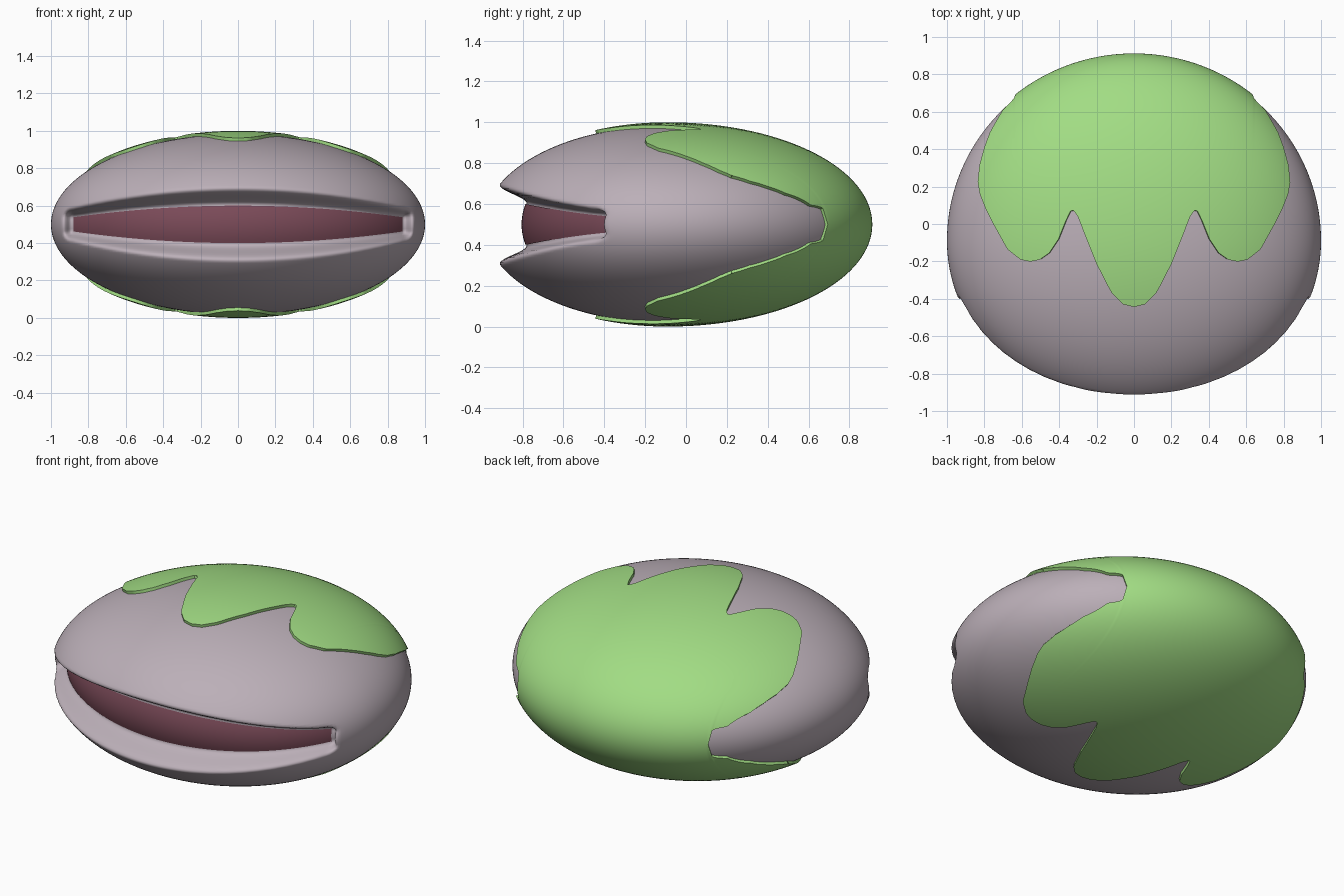
import bpy, bmesh
from math import sin, cos, pi, sqrt, asin

if "Cube" in bpy.data.objects:
    bpy.data.objects.remove(bpy.data.objects["Cube"])

CY, CZ = -0.09, 0.5                       # body centre
FRONT, BACK, HZ = 0.9, 0.985, 0.483       # half sizes (half width is 1)


def make(name, verts, faces, color):
    bm = bmesh.new()
    vs = [bm.verts.new(v) for v in verts]
    for f in faces:
        bm.faces.new([vs[i] for i in f])
    bmesh.ops.remove_doubles(bm, verts=bm.verts[:], dist=0.0008)
    bmesh.ops.recalc_face_normals(bm, faces=bm.faces[:])
    me = bpy.data.meshes.new(name)
    bm.to_mesh(me)
    bm.free()
    ob = bpy.data.objects.new(name, me)
    bpy.context.collection.objects.link(ob)
    mat = bpy.data.materials.new(name + "_color")
    mat.diffuse_color = (*color, 1)
    mat.use_nodes = True
    mat.node_tree.nodes["Principled BSDF"].inputs["Base Color"].default_value = mat.diffuse_color
    me.materials.append(mat)
    bpy.ops.object.select_all(action='DESELECT')
    ob.select_set(True)
    bpy.context.view_layer.objects.active = ob
    return ob


def grid_faces(rows, cols, start=0):
    return [(start + i * cols + j, start + i * cols + j + 1,
             start + (i + 1) * cols + j + 1, start + (i + 1) * cols + j)
            for i in range(rows - 1) for j in range(cols - 1)]


def smooth(t):
    t = max(0, min(1, t))
    return t * t * (3 - 2 * t)


# mouth: lens-shaped opening pushed back into the front
MX = 0.88


def mouth_half(x):
    return 0.1 - 0.062 * min(1, abs(x) / MX) ** 2


def mouth_depth(x, z):
    k = min(1, abs(x) / MX) ** 2
    dx = max(abs(x) - MX, 0) / 0.065
    dz = max(abs(z - CZ) - mouth_half(x), 0) / (0.1 - 0.045 * k)
    return (0.19 - 0.04 * k) * smooth(1 - sqrt(dx * dx + dz * dz))


# body
R, C = 129, 257
verts = []
for i in range(R):
    p = -pi / 2 + pi * i / (R - 1)
    for j in range(C):
        a = 2 * pi * j / (C - 1)
        x, s, z = cos(a) * cos(p), sin(a) * cos(p), CZ + HZ * sin(p)
        y = CY + s * (BACK if s > 0 else FRONT)
        if s < 0:
            y += mouth_depth(x, z)
        verts.append((x, y, z))
body = make("body", verts, grid_faces(R, C), (0.5, 0.43, 0.48))
bpy.ops.object.shade_smooth()

# mouth lining
R, C = 13, 121
verts = []
for i in range(R):
    for j in range(C):
        x = MX * sin(pi / 2 * (-1 + 2 * j / (C - 1)))
        z = CZ + mouth_half(x) * (-1 + 2 * i / (R - 1))
        y = CY - FRONT * sqrt(1 - x * x - ((z - CZ) / HZ) ** 2) + mouth_depth(x, z) - 0.005
        verts.append((x, y, z))
make("mouth_lining", verts, grid_faces(R, C), (0.2, 0.07, 0.1))
bpy.ops.object.shade_smooth()

# scalloped shell: front and rear outline seen from above, as (x, y)
LOW = [(0, -.44), (.06, -.425), (.12, -.365), (.2, -.21), (.26, -.06), (.3, .045), (.33, .08),
       (.36, .02), (.4, -.08), (.45, -.155), (.5, -.19), (.55, -.2), (.6, -.19), (.67, -.135),
       (.745, 0), (.785, .08), (.815, .16), (.825, .22)]
HIGH = [(0, 2), (.61, 2), (.62, .7), (.63, .66), (.66, .63), (.69, .6), (.72, .55),
        (.76, .48), (.79, .4), (.815, .31), (.825, .22)]


def lerp(table, x):
    for (x0, y0), (x1, y1) in zip(table, table[1:]):
        if x <= x1:
            return y0 + (y1 - y0) * (x - x0) / (x1 - x0)
    return table[-1][1]


def slice_angle(x, y):
    r = sqrt(1 - x * x) * (BACK if y > CY else FRONT)
    return asin(max(-1, min(1, (y - CY) / r)))


R, C = 181, 61
verts, faces = [], []
for side in (1, -1):
    faces += grid_faces(R, C, len(verts))
    for i in range(R):
        x = 0.825 * sin(pi / 2 * (-1 + 2 * i / (R - 1)))
        lo = slice_angle(x, lerp(LOW, abs(x)))
        hi = slice_angle(x, lerp(HIGH, abs(x)))
        r = sqrt(1 - x * x)
        for j in range(C):
            a = lo + (hi - lo) * j / (C - 1)
            y = CY + r * sin(a) * (BACK if a > 0 else FRONT)
            verts.append((x, y, CZ + side * HZ * r * cos(a)))
shell = make("shell", verts, faces, (0.36, 0.72, 0.23))
mod = shell.modifiers.new("thickness", 'SOLIDIFY')
mod.thickness = 0.017
mod.offset = 1
bpy.ops.object.modifier_apply(modifier=mod.name)
bpy.ops.object.shade_smooth_by_angle(angle=0.7)
